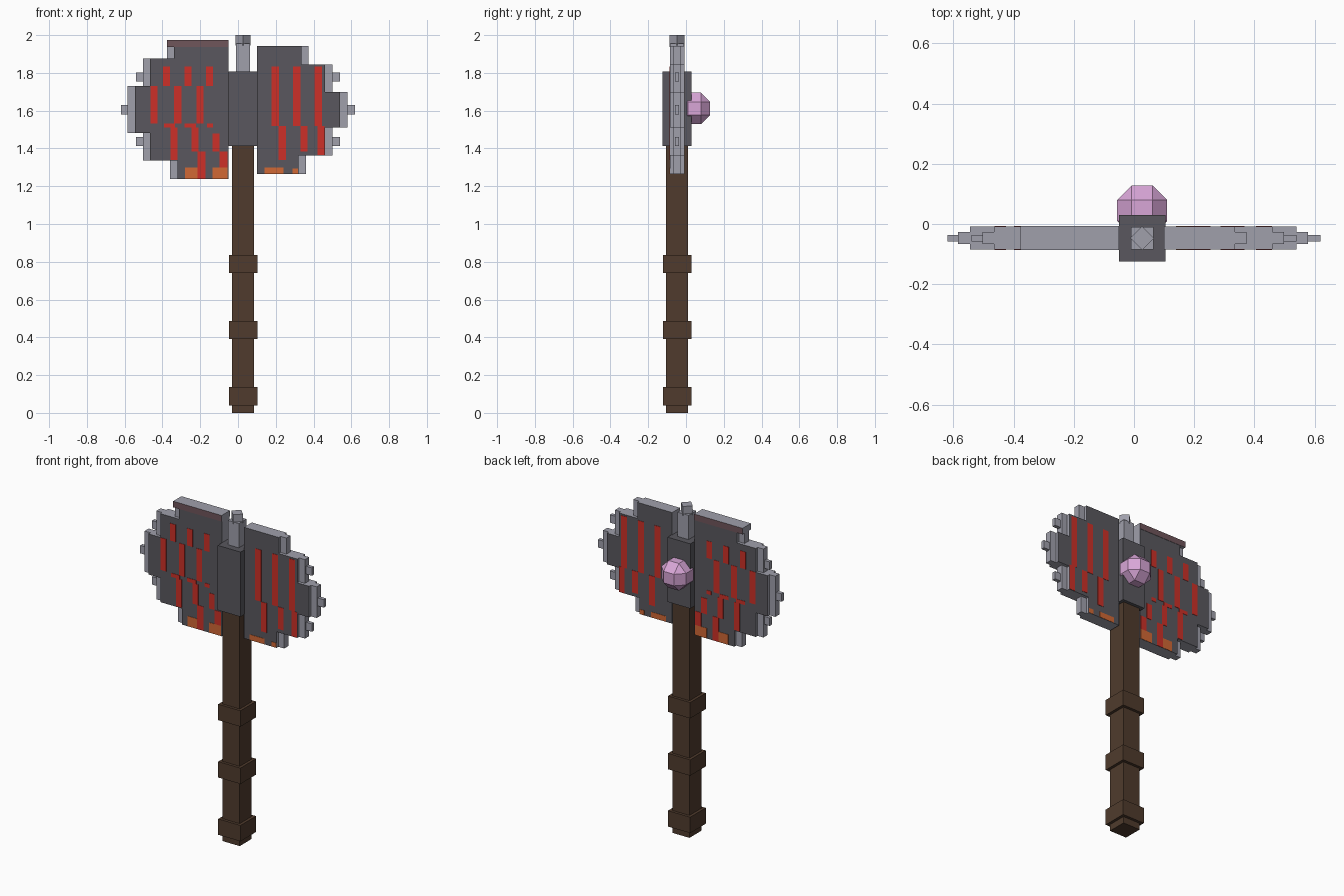
import bpy, bmesh, math
from itertools import product
from mathutils import Matrix, Vector

default = bpy.data.objects.get("Cube")
if default:
    bpy.data.objects.remove(default, do_unlink=True)

# Shared axis of handle, head and blades
CX, CY = 0.027, -0.047
BLADE = 0.038


def material(name, r, g, b):
    mat = bpy.data.materials.new(name)
    mat.use_nodes = True
    colour = (r, g, b, 1)
    mat.diffuse_color = colour
    mat.node_tree.nodes["Principled BSDF"].inputs["Base Color"].default_value = colour
    return mat


iron = material("dark iron", 0.10, 0.097, 0.112)
steel = material("light steel", 0.35, 0.35, 0.41)
rust = material("dull maroon", 0.16, 0.092, 0.105)
red = material("hot red", 0.61, 0.03, 0.021)
orange = material("ember orange", 0.64, 0.14, 0.035)
wood = material("brown wood", 0.08, 0.044, 0.026)
pink = material("pink crystal", 0.69, 0.38, 0.68)


def finish(name, bm, *mats):
    bmesh.ops.recalc_face_normals(bm, faces=bm.faces)
    mesh = bpy.data.meshes.new(name)
    # With two materials the second covers front and back faces
    if len(mats) > 1:
        for face in bm.faces:
            face.material_index = int(abs(face.normal.y) > 0.5)
    bm.to_mesh(mesh)
    bm.free()
    for mat in mats:
        mesh.materials.append(mat)
    obj = bpy.data.objects.new(name, mesh)
    bpy.context.collection.objects.link(obj)
    return obj


def add_box(bm, x, y, z):
    """Box from three (low, high) ranges."""
    size = [hi - lo for lo, hi in (x, y, z)]
    mid = [(hi + lo) / 2 for lo, hi in (x, y, z)]
    return bmesh.ops.create_cube(
        bm, size=1, matrix=Matrix.Translation(mid) @ Matrix.Diagonal((*size, 1)))


def post(name, half, low, high, mat, turn=0):
    """Square post around the shared axis."""
    bm = bmesh.new()
    made = add_box(bm, (-half, half), (-half, half), (low, high))
    bmesh.ops.rotate(bm, verts=made["verts"], matrix=Matrix.Rotation(turn, 3, "Z"))
    bmesh.ops.translate(bm, verts=made["verts"], vec=(CX, CY, 0))
    return finish(name, bm, mat)


def stepped_plate(name, side, root, tiers, grow, half, *mats):
    """Extrude a stepped outline; tiers are (top reach, bottom reach, low, high)."""
    points = [(root, tiers[0][2])]
    last = None
    for top, bottom, low, high in tiers:
        if last is not None:
            points.append((last, low))
        points.append((bottom + grow, low))
        last = bottom + grow
    upper = [(root, tiers[0][3])]
    last = None
    for top, bottom, low, high in tiers:
        if last is not None:
            upper.append((last, high))
        upper.append((top + grow, high))
        last = top + grow
    points += reversed(upper)
    bm = bmesh.new()
    face = bm.faces.new([bm.verts.new((side * x, CY - half, z)) for x, z in points])
    moved = bmesh.ops.extrude_face_region(bm, geom=[face])["geom"]
    bmesh.ops.translate(bm, vec=(0, half * 2, 0),
                        verts=[v for v in moved if isinstance(v, bmesh.types.BMVert)])
    return finish(name, bm, *mats)


def markings(name, side, mat, rows):
    """Thin plates on both faces; rows are (low, high, width, inner edges)."""
    bm = bmesh.new()
    for low, high, width, edges in rows:
        for x in edges:
            span = sorted((side * x, side * (x + width)))
            for face in (-1, 1):
                depth = sorted((CY + face * (BLADE - 0.002), CY + face * (BLADE + 0.002)))
                add_box(bm, span, depth, (low, high))
    return finish(name, bm, mat)


# Handle, grip bands, head block and top spike
post("handle", 0.058, 0, 1.42, wood)
for number, low in enumerate((0.04, 0.39, 0.74)):
    post(f"grip_band_{number + 1}", 0.075, low, low + 0.097, wood)
post("head_block", 0.077, 1.412, 1.807, iron)
post("top_spike", 0.037, 1.8, 1.955, steel)
post("spike_tip", 0.028, 1.945, 2, steel, math.pi / 4)

# Blades: steel slabs with iron faces, and a thinner steel rim around each
left_tiers = [(0.335, 0.32, 1.265, 1.943), (0.46, 0.46, 1.363, 1.845),
              (0.54, 0.54, 1.51, 1.7)]
right_tiers = [(0.338, 0.32, 1.237, 1.973), (0.465, 0.465, 1.335, 1.875),
               (0.545, 0.545, 1.482, 1.73)]
for label, side, root, tiers in (("left", 1, 0.1, left_tiers), ("right", -1, 0.05, right_tiers)):
    stepped_plate(f"{label}_blade", side, root, tiers, 0, BLADE, steel, iron)
    stepped_plate(f"{label}_blade_rim", side, root + 0.01, tiers, 0.039, 0.02, steel)
    # Small teeth on the rim
    bm = bmesh.new()
    for reach, middle in ((0.54, 1.778), (0.62, 1.605), (0.54, 1.436)):
        span = sorted((side * (reach - 0.05), side * reach))
        add_box(bm, span, (CY - 0.011, CY + 0.011), (middle - 0.024, middle + 0.024))
    finish(f"{label}_blade_teeth", bm, steel)

# Tinted strip along the top of the taller blade
bm = bmesh.new()
add_box(bm, (-0.377, -0.05), (CY - BLADE - 0.002, CY + BLADE + 0.002), (1.938, 1.975))
finish("right_blade_top_strip", bm, steel, rust)

# Glowing cracks and embers
markings("left_red_cracks", 1, red, [
    (1.52, 1.835, 0.04, (0.177, 0.29, 0.405)),
    (1.34, 1.52, 0.04, (0.215,)),
    (1.385, 1.52, 0.038, (0.33,)),
    (1.365, 1.52, 0.038, (0.421,))])
markings("left_embers", 1, orange, [
    (1.266, 1.3, 0.1, (0.14,)), (1.266, 1.295, 0.03, (0.288,))])
markings("right_red_cracks", -1, red, [
    (1.73, 1.835, 0.038, (0.36, 0.245, 0.132)),
    (1.533, 1.73, 0.038, (0.425, 0.3, 0.182)),
    (1.51, 1.533, 0.06, (0.333, 0.222)),
    (1.51, 1.533, 0.032, (0.133,)),
    (1.34, 1.51, 0.038, (0.32,)),
    (1.385, 1.51, 0.038, (0.208,)),
    (1.385, 1.48, 0.038, (0.098,)),
    (1.238, 1.385, 0.042, (0.173,)),
    (1.3, 1.385, 0.042, (0.055,))])
markings("right_embers", -1, orange, [
    (1.238, 1.3, 0.065, (0.215,)), (1.238, 1.3, 0.08, (0.055,))])

# Faceted crystal on the back of the head
bm = bmesh.new()
centre = Vector((CX, 0.045, 1.612))
for axis in range(3):
    for signs in product((-1, 1), repeat=3):
        corner = Vector([s * 0.035 for s in signs])
        corner[axis] = signs[axis] * 0.083
        bm.verts.new(centre + corner)
bmesh.ops.convex_hull(bm, input=bm.verts)
bmesh.ops.dissolve_limit(bm, angle_limit=0.02, verts=bm.verts, edges=bm.edges)
finish("crystal", bm, pink)
